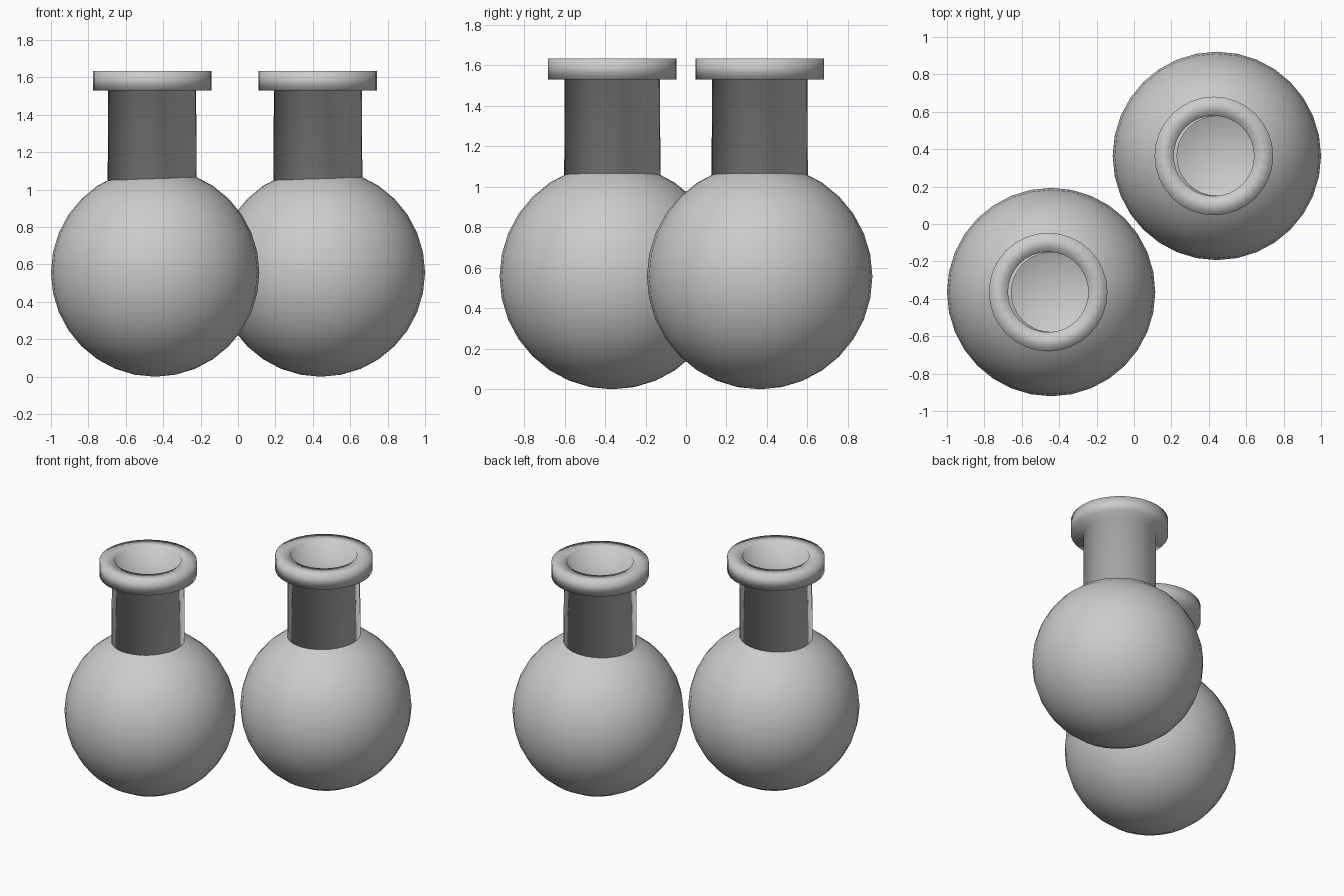
import bpy, bmesh, math

if "Cube" in bpy.data.objects:
    bpy.data.objects.remove(bpy.data.objects["Cube"])

R = 0.557          # bulb radius
SEGS, RINGS = 32, 16


def lathe(name, profile, location, segs=SEGS, closed=False):
    """Revolve (radius, z) points around z; radius 0 becomes a pole."""
    bm = bmesh.new()
    rings = []
    for r, z in profile:
        n = 1 if r < 1e-6 else segs
        rings.append([bm.verts.new((r * math.cos(2 * math.pi * i / segs),
                                    r * math.sin(2 * math.pi * i / segs), z))
                      for i in range(n)])
    pairs = list(zip(rings, rings[1:]))
    if closed:
        pairs.append((rings[-1], rings[0]))
    for a, b in pairs:
        for i in range(segs):
            j = (i + 1) % segs
            if len(a) == 1:
                bm.faces.new((a[0], b[j], b[i]))
            else:
                bm.faces.new((a[i], a[j], b[j], b[i]))
    mesh = bpy.data.meshes.new(name)
    bm.to_mesh(mesh)
    bm.free()
    mesh.shade_smooth()
    obj = bpy.data.objects.new(name, mesh)
    obj.location = location
    bpy.context.collection.objects.link(obj)
    return obj


# Round bulb: bottom pole up to an open mouth two rings below the top
bulb = [(R * math.sin(math.pi * k / RINGS), R - R * math.cos(math.pi * k / RINGS))
        for k in range(RINGS - 1)]

# Hollow neck with a square-section lip, soft shaded across its corners
neck = [(0.218, 1.05), (0.238, 1.05), (0.235, 1.53),
        (0.317, 1.53), (0.317, 1.635), (0.215, 1.635)]

# Two flasks set diagonally; each neck sits slightly left of its bulb axis
for side, s in (("left", -1), ("right", 1)):
    x, y = 0.443 * s, 0.364 * s
    lathe(side + "_flask_bulb", bulb, (x, y, 0))
    lathe(side + "_flask_neck", neck, (x - 0.016, y, 0), closed=True)
